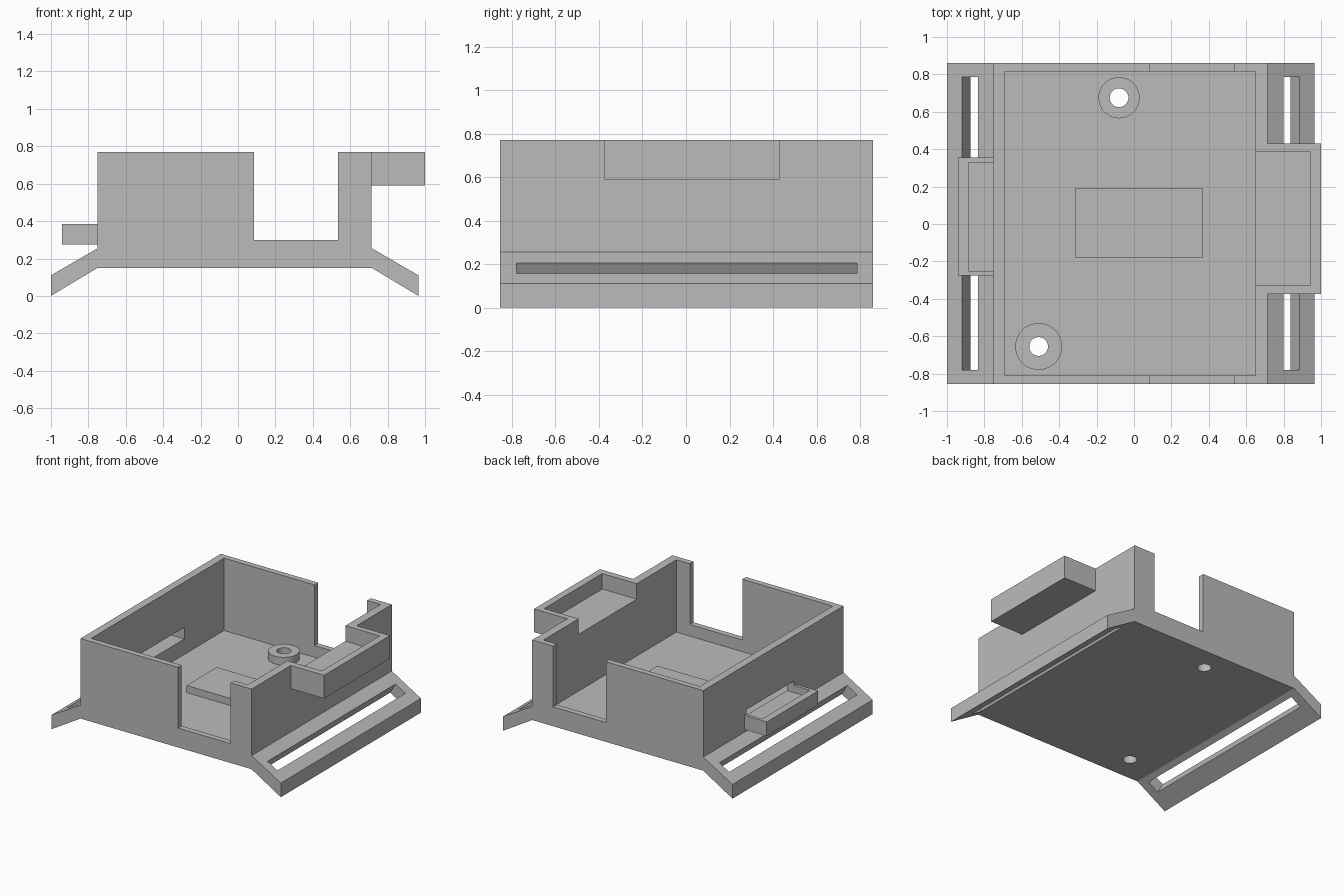
import bpy
import bmesh
import math
from mathutils import Matrix, Vector

cube = bpy.data.objects.get("Cube")
if cube:
    bpy.data.objects.remove(cube, do_unlink=True)

grey = bpy.data.materials.new("plain_grey")
grey.use_nodes = True
GREY = (0.5, 0.5, 0.5, 1)
grey.diffuse_color = GREY
grey.node_tree.nodes["Principled BSDF"].inputs["Base Color"].default_value = GREY


def finish(name, bm):
    bmesh.ops.recalc_face_normals(bm, faces=bm.faces)
    mesh = bpy.data.meshes.new(name)
    bm.to_mesh(mesh)
    bm.free()
    mesh.materials.append(grey)
    obj = bpy.data.objects.new(name, mesh)
    bpy.context.collection.objects.link(obj)
    return obj


def box(name, x, y, z):
    lo, hi = Vector((x[0], y[0], z[0])), Vector((x[1], y[1], z[1]))
    bm = bmesh.new()
    bmesh.ops.create_cube(bm, size=1)
    bmesh.ops.scale(bm, vec=hi - lo, verts=bm.verts)
    bmesh.ops.translate(bm, vec=(lo + hi) / 2, verts=bm.verts)
    return finish(name, bm)


def cylinder(name, centre, radius, z):
    bm = bmesh.new()
    bmesh.ops.create_cone(bm, cap_ends=True, segments=48, radius1=radius,
                          radius2=radius, depth=z[1] - z[0],
                          matrix=Matrix.Translation((*centre, sum(z) / 2)))
    return finish(name, bm)


def prism(name, profile, y):
    """Extrude an x-z outline along y."""
    bm = bmesh.new()
    face = bm.faces.new([bm.verts.new((px, y[0], pz)) for px, pz in profile])
    ext = bmesh.ops.extrude_face_region(bm, geom=[face])
    moved = [v for v in ext["geom"] if isinstance(v, bmesh.types.BMVert)]
    bmesh.ops.translate(bm, vec=(0, y[1] - y[0], 0), verts=moved)
    return finish(name, bm)


def cut(target, cutter):
    mod = target.modifiers.new("cut", "BOOLEAN")
    mod.operation, mod.solver, mod.object = "DIFFERENCE", "EXACT", cutter
    bpy.context.view_layer.objects.active = target
    bpy.ops.object.modifier_apply(modifier=mod.name)
    bpy.data.objects.remove(cutter, do_unlink=True)


L, R = -0.75, 0.715            # outer side walls
BASE, FLOOR, TOP = 0.15, 0.21, 0.77
DEPTH = (-0.855, 0.86)
HOLE = 0.05

# Shell: front outline with sloping strap wings and the wall notch
shell = prism("shell", [
    (L, BASE), (R, BASE), (0.965, 0), (0.965, 0.11), (R, 0.255), (R, TOP),
    (0.535, TOP), (0.535, 0.3), (0.085, 0.3), (0.085, TOP),
    (L, TOP), (L, 0.255), (-1, 0.11), (-1, 0)], DEPTH)
cut(shell, box("cavity", (-0.69, 0.65), (-0.81, 0.815), (FLOOR, 1)))

# Strap slots, square to each wing
tilt = math.radians(30)
for side, edge in ((-1, L), (1, R)):
    def on_wing(along, out):
        return (edge + side * (along * math.cos(tilt) + out * math.sin(tilt)),
                0.255 - along * math.sin(tilt) + out * math.cos(tilt))
    slot = [on_wing(a, o) for a, o in
            ((0.098, 0.03), (0.196, 0.03), (0.196, -0.15), (0.098, -0.15))]
    cut(shell, prism("strap_slot", slot, (-0.78, 0.785)))

# Upper side tray, open to the cavity
tray = box("upper_tray", (R, 1), (-0.375, 0.43), (0.59, TOP))
for part in (shell, tray):
    cut(part, box("tray_pocket", (0.6, 0.945), (-0.325, 0.385), (0.65, 1)))

# Lower side tray with a slot through the wall
tray = box("lower_tray", (-0.94, L), (-0.275, 0.355), (0.275, 0.385))
for part in (shell, tray):
    cut(part, box("tray_pocket", (-0.885, -0.6), (-0.25, 0.33), (0.33, 0.42)))

# Raised pad on the floor
box("floor_pad", (-0.315, 0.37), (-0.18, 0.19), (FLOOR, 0.265))

# Screw bosses with holes through the floor
for name, centre, radius in (("back_boss", (-0.08, 0.675), 0.11),
                             ("front_boss", (-0.51, -0.655), 0.125)):
    boss = cylinder(name, centre, radius, (FLOOR, 0.27))
    for part in (shell, boss):
        cut(part, cylinder("screw_hole", centre, HOLE, (0, 0.5)))
    bpy.ops.object.select_all(action="DESELECT")
    boss.select_set(True)
    bpy.context.view_layer.objects.active = boss
    bpy.ops.object.shade_smooth_by_angle(angle=math.radians(30))
